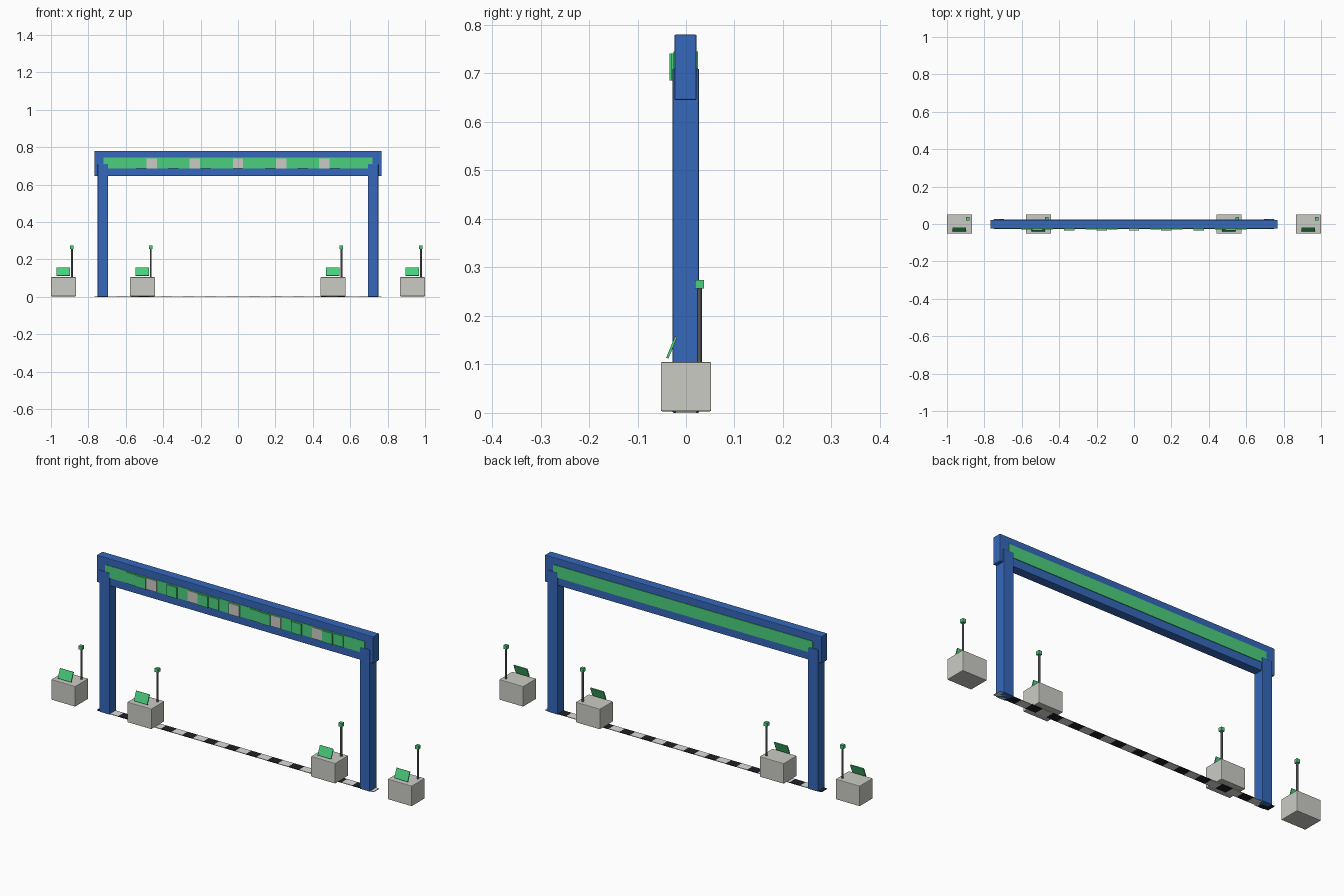
import bpy
from math import radians

if "Cube" in bpy.data.objects:
    bpy.data.objects.remove(bpy.data.objects["Cube"])


def material(name, rgb):
    m = bpy.data.materials.new(name)
    m.use_nodes = True
    colour = (*rgb, 1)
    m.diffuse_color = colour
    m.node_tree.nodes["Principled BSDF"].inputs["Base Color"].default_value = colour
    return m


BLUE = material("gantry blue", (0.035, 0.14, 0.5))
GREEN = material("panel green", (0.07, 0.63, 0.2))
GREY = material("light grey", (0.6, 0.6, 0.56))
STEEL = material("pole grey", (0.17, 0.18, 0.19))
BLACK = material("check black", (0.015, 0.015, 0.02))
WHITE = material("check white", (0.72, 0.72, 0.7))


def box(name, x, y, z, mat, bevel=0):
    """Box from (low, high) ranges on each axis."""
    spans = (x, y, z)
    bpy.ops.mesh.primitive_cube_add(size=1, location=[(a + b) / 2 for a, b in spans])
    ob = bpy.context.object
    ob.name = name
    ob.scale = [b - a for a, b in spans]
    bpy.ops.object.transform_apply(location=False, rotation=False, scale=True)
    ob.data.materials.append(mat)
    if bevel:
        mod = ob.modifiers.new("Bevel", "BEVEL")
        mod.width = bevel
        mod.segments = 2
    return ob


# Gantry: crossbeam and two posts
box("crossbeam", (-0.767, 0.767), (-0.024, 0.022), (0.645, 0.78), BLUE, 0.003)
for side, name in ((-1, "right_post"), (1, "left_post")):
    x = side * 0.722
    box(name, (x - 0.028, x + 0.028), (-0.028, 0.027), (0, 0.71), BLUE, 0.003)

# Sign panels on both faces of the beam
box("front_panel", (-0.72, 0.72), (-0.026, -0.02), (0.685, 0.745), GREEN)
box("back_panel", (-0.72, 0.72), (0.02, 0.025), (0.685, 0.745), GREEN)

# Raised tiles along the front panel
COLUMN = 0.0575
for i in range(-10, 11):
    if i % 2 and i % 3:
        continue
    depth = -0.034 if i % 3 == 0 else -0.03
    mat = GREY if i % 4 == 0 else GREEN
    x = i * COLUMN
    box("sign_tile", (x - 0.028, x + 0.028), (depth, -0.025), (0.685, 0.741), mat)

# Chequered line on the ground
COUNT = 26
STEP = 1.534 / COUNT
for i in range(COUNT):
    x = -0.767 + i * STEP
    box("line_check", (x, x + STEP), (-0.022, 0.022), (0, 0.003),
        BLACK if i % 2 == 0 else WHITE)

# Consoles with a tilted screen, a pole and a beacon
for cx in (-0.933, -0.511, 0.508, 0.933):
    box("console_body", (cx - 0.067, cx + 0.067), (-0.052, 0.052), (0.003, 0.105), GREY, 0.003)
    screen = box("console_screen", (cx - 0.038, cx + 0.036), (-0.032, -0.027),
                 (0.111, 0.159), GREEN)
    screen.rotation_euler.x = radians(-22)
    px = cx + 0.045
    bpy.ops.mesh.primitive_cylinder_add(vertices=10, radius=0.005, depth=0.155,
                                        location=(px, 0.028, 0.182))
    pole = bpy.context.object
    pole.name = "beacon_pole"
    pole.data.materials.append(STEEL)
    bpy.ops.object.shade_smooth_by_angle()
    box("beacon", (px - 0.009, px + 0.009), (0.019, 0.037), (0.256, 0.274), GREEN)
